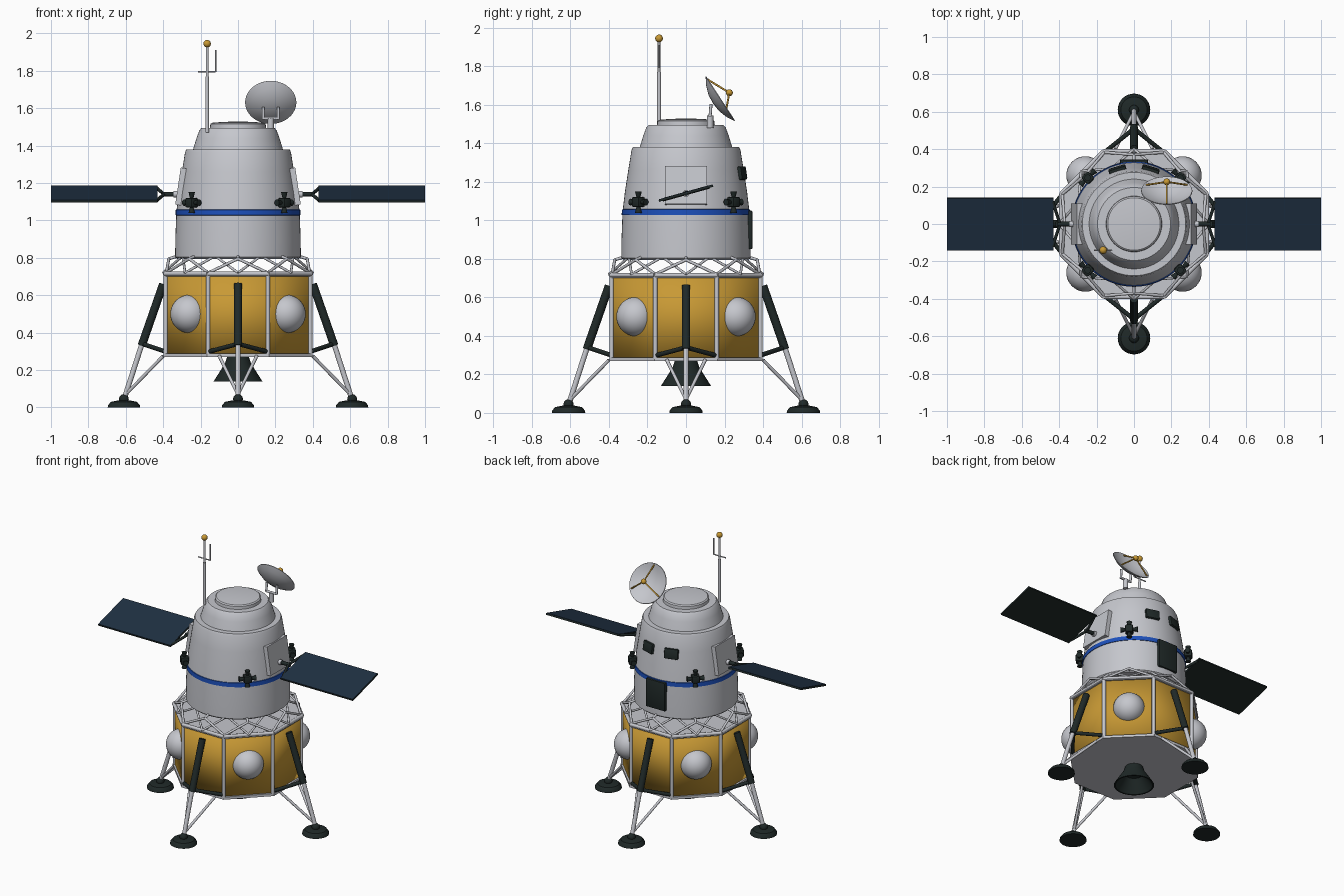
import bpy, bmesh, math
from math import sin, cos, pi, radians
from mathutils import Vector, Matrix

if "Cube" in bpy.data.objects:
    bpy.data.objects.remove(bpy.data.objects["Cube"])


def material(name, r, g, b):
    m = bpy.data.materials.new(name)
    m.use_nodes = True
    m.diffuse_color = (r, g, b, 1)
    bsdf = m.node_tree.nodes["Principled BSDF"]
    bsdf.inputs["Base Color"].default_value = (r, g, b, 1)
    bsdf.inputs["Roughness"].default_value = 0.6
    return m


WHITE = material("pale grey", 0.56, 0.57, 0.61)
GOLD = material("gold foil", 0.58, 0.32, 0.035)
DARK = material("dark green black", 0.014, 0.022, 0.021)
BLUE = material("blue band", 0.012, 0.08, 0.5)
NAVY = material("solar navy", 0.014, 0.03, 0.055)


def build(name, bm, mat, matrix=Matrix(), angle=35):
    """Turn a bmesh into a shaded object."""
    bmesh.ops.recalc_face_normals(bm, faces=bm.faces)
    mesh = bpy.data.meshes.new(name)
    bm.to_mesh(mesh)
    bm.free()
    mesh.materials.append(mat)
    mesh.shade_smooth()
    mesh.set_sharp_from_angle(angle=radians(angle))
    obj = bpy.data.objects.new(name, mesh)
    obj.matrix_world = matrix
    bpy.context.collection.objects.link(obj)
    return obj


def rod(name, a, b, r, mat, r2=None, sides=10):
    a, b = Vector(a), Vector(b)
    bm = bmesh.new()
    bmesh.ops.create_cone(bm, cap_ends=True, segments=sides, radius1=r,
                          radius2=r if r2 is None else r2, depth=(b - a).length)
    turn = (b - a).to_track_quat('Z', 'Y').to_matrix().to_4x4()
    return build(name, bm, mat, Matrix.Translation((a + b) / 2) @ turn, 50)


def box(name, size, mat, matrix, bevel=0.0):
    bm = bmesh.new()
    bmesh.ops.create_cube(bm, size=1, matrix=Matrix.Diagonal((*size, 1)))
    if bevel:
        bmesh.ops.bevel(bm, geom=bm.edges[:], offset=bevel, segments=2, affect='EDGES', profile=0.5)
    return build(name, bm, mat, matrix)


def ball(name, loc, r, mat):
    bm = bmesh.new()
    bmesh.ops.create_uvsphere(bm, u_segments=32, v_segments=18, radius=r)
    return build(name, bm, mat, Matrix.Translation(loc))


def lathe(name, profile, mat, matrix=Matrix(), steps=64):
    """Spin (radius, height) points about z."""
    bm = bmesh.new()
    verts = [bm.verts.new((r, 0, z)) for r, z in profile]
    edges = [bm.edges.new(p) for p in zip(verts, verts[1:])]
    bmesh.ops.spin(bm, geom=verts + edges, axis=(0, 0, 1), cent=(0, 0, 0), angle=2 * pi, steps=steps)
    bmesh.ops.remove_doubles(bm, verts=bm.verts, dist=0.0005)
    return build(name, bm, mat, matrix)


def octagon(name, z0, z1, r, mat, angle=35):
    bm = bmesh.new()
    bmesh.ops.create_cone(bm, cap_ends=True, segments=8, radius1=r, radius2=r, depth=z1 - z0,
                          matrix=Matrix.Rotation(pi / 8, 4, 'Z'))
    return build(name, bm, mat, Matrix.Translation((0, 0, (z0 + z1) / 2)), angle)


def polar(r, a, z):
    return Vector((r * cos(a), r * sin(a), z))


def rot(deg, axis):
    return Matrix.Rotation(radians(deg), 4, axis)


move = Matrix.Translation

# Descent stage
octagon("descent_body", 0.285, 0.705, 0.417, GOLD, 180)
octagon("lower_deck", 0.27, 0.288, 0.43, WHITE)
octagon("upper_deck", 0.70, 0.72, 0.43, WHITE)
for k in range(8):
    a, b = (k + 0.5) * pi / 4, (k + 1.5) * pi / 4
    rod("corner_post", polar(0.418, a, 0.28), polar(0.418, a, 0.71), 0.012, WHITE)
    rod("deck_rail", polar(0.422, a, 0.715), polar(0.422, b, 0.715), 0.012, WHITE)
    # Truss between the stages
    node = polar(0.37, (k + 1) * pi / 4, 0.795)
    for end in (a, b):
        rod("truss_strut", polar(0.415, end, 0.72), node, 0.008, WHITE)
        rod("truss_inner_strut", polar(0.32, end, 0.81), polar(0.40, (k + 1) * pi / 4, 0.72), 0.007, WHITE)
    rod("truss_link", node, polar(0.32, (k + 1) * pi / 4, 0.81), 0.008, WHITE)
for x in (-0.26, 0.26):
    for y in (-0.26, 0.26):
        ball("propellant_tank", (x, y, 0.5), 0.102, WHITE)
lathe("engine_nozzle", [(0, 0.28), (0.055, 0.28), (0.07, 0.235), (0.13, 0.14),
                        (0.12, 0.14), (0.06, 0.225), (0, 0.235)], DARK, steps=40)

# Landing legs, built on +x and turned
for k in range(4):
    turn = rot(90 * k, 'Z')

    def leg_rod(name, a, b, r, mat):
        rod(name, turn @ Vector(a), turn @ Vector(b), r, mat, sides=14)

    lathe("foot_pad", [(0, 0), (0.087, 0), (0.085, 0.012), (0.07, 0.03), (0.03, 0.038), (0, 0.038)],
          DARK, turn @ move((0.61, 0, 0)), 36)
    ball("ankle_joint", turn @ Vector((0.61, 0, 0.045)), 0.026, DARK)
    leg_rod("leg_piston", (0.607, 0, 0.05), (0.51, 0, 0.35), 0.014, WHITE)
    leg_rod("leg_sleeve", (0.515, 0, 0.33), (0.40, 0, 0.66), 0.022, DARK)
    for s in (-1, 1):
        leg_rod("leg_brace", (0.60, 0, 0.07), (0.40, s * 0.10, 0.275), 0.009, WHITE)
        leg_rod("leg_side_strut", (0.51, 0, 0.34), (0.39, s * 0.15, 0.30), 0.012, DARK)

# Ascent cabin
lathe("cabin_lower", [(0, 0.795), (0.325, 0.795), (0.336, 0.805), (0.335, 0.9), (0.33, 1.035), (0, 1.035)], WHITE)
lathe("blue_stripe", [(0.31, 1.025), (0.334, 1.028), (0.333, 1.057), (0.31, 1.06)], BLUE)
lathe("cabin_upper", [(0, 1.05), (0.329, 1.05), (0.317, 1.15), (0.30, 1.26), (0.283, 1.365), (0.276, 1.38),
                      (0.24, 1.38), (0.222, 1.44), (0.206, 1.483), (0.195, 1.495), (0, 1.495)], WHITE)
lathe("docking_cap", [(0.15, 1.49), (0.148, 1.515), (0.14, 1.522), (0.08, 1.527), (0, 1.529)], WHITE)

# Windows and hatch at the rear
for s in (-1, 1):
    box("window", (0.095, 0.03, 0.07), DARK,
        rot(-17 * s, 'Z') @ move((0, 0.302, 1.245)) @ rot(9, 'X'), 0.008)
box("hatch", (0.15, 0.05, 0.2), DARK, move((0, 0.32, 0.95)), 0.006)

# Thruster clusters
for k in range(4):
    frame = rot(45 + 90 * k, 'Z') @ move((0.35, 0, 1.095))
    box("thruster_block", (0.05, 0.05, 0.05), DARK, frame, 0.006)
    rod("thruster_mount", frame @ Vector((-0.05, 0, 0)), frame @ Vector((0, 0, 0)), 0.02, DARK)
    for d in ((0, 1, 0), (0, -1, 0), (0, 0, 1), (0, 0, -1)):
        d = Vector(d)
        rod("thruster_nozzle", frame @ (d * 0.02), frame @ (d * 0.056), 0.009, DARK, 0.018)

# Solar wings
for s in (-1, 1):
    side = rot(0 if s > 0 else 180, 'Z')
    box("wing_mount_plate", (0.05, 0.22, 0.2), WHITE, side @ move((0.296, 0, 1.18)) @ rot(-8.5, 'Y'))
    rod("wing_socket", (s * 0.31, 0, 1.14), (s * 0.345, 0, 1.14), 0.018, WHITE)
    rod("wing_shaft", (s * 0.33, 0, 1.14), (s * 0.41, 0, 1.14), 0.013, DARK)
    tilt = move((s * 0.715, 0, 1.14)) @ rot(15.5, 'X')
    box("wing_backing", (0.57, 0.292, 0.01), DARK, tilt)
    box("solar_cells", (0.568, 0.29, 0.006), NAVY, tilt @ move((0, 0, 0.005)))
    for t in (-1, 1):
        rod("wing_fork", (s * 0.395, 0, 1.14), tilt @ Vector((-s * 0.28, t * 0.125, 0)), 0.009, DARK)

# Dish antenna, opening up and to the rear
dish = move((0.175, 0.175, 1.63)) @ rot(-57, 'X')
lathe("dish", [(0, -0.042), (0.05, -0.037), (0.1, -0.02), (0.137, 0.002), (0.135, 0.006),
               (0.1, -0.013), (0.05, -0.03), (0, -0.035)], WHITE, dish, 48)
feed = dish @ Vector((0, 0, 0.06))
ball("dish_feed", feed, 0.018, GOLD)
for k in range(3):
    rod("feed_strut", dish @ polar(0.125, -pi / 2 + k * 2 * pi / 3, 0), feed, 0.005, GOLD)
rod("dish_base", (0.175, 0.125, 1.48), (0.175, 0.125, 1.545), 0.017, WHITE)
rod("dish_yoke", (0.135, 0.125, 1.545), (0.215, 0.125, 1.545), 0.008, WHITE)
for x in (0.135, 0.215):
    rod("dish_yoke_arm", (x, 0.125, 1.54), (x, 0.13, 1.605), 0.008, WHITE)

# Mast antenna
rod("mast_lower", (-0.165, -0.14, 1.47), (-0.165, -0.14, 1.77), 0.010, WHITE)
rod("mast_upper", (-0.165, -0.14, 1.76), (-0.165, -0.14, 1.94), 0.007, WHITE)
rod("mast_crossbar", (-0.215, -0.14, 1.795), (-0.12, -0.14, 1.795), 0.004, WHITE)
rod("mast_whip", (-0.12, -0.14, 1.795), (-0.12, -0.14, 1.91), 0.004, WHITE)
ball("mast_tip", (-0.165, -0.14, 1.945), 0.02, GOLD)
